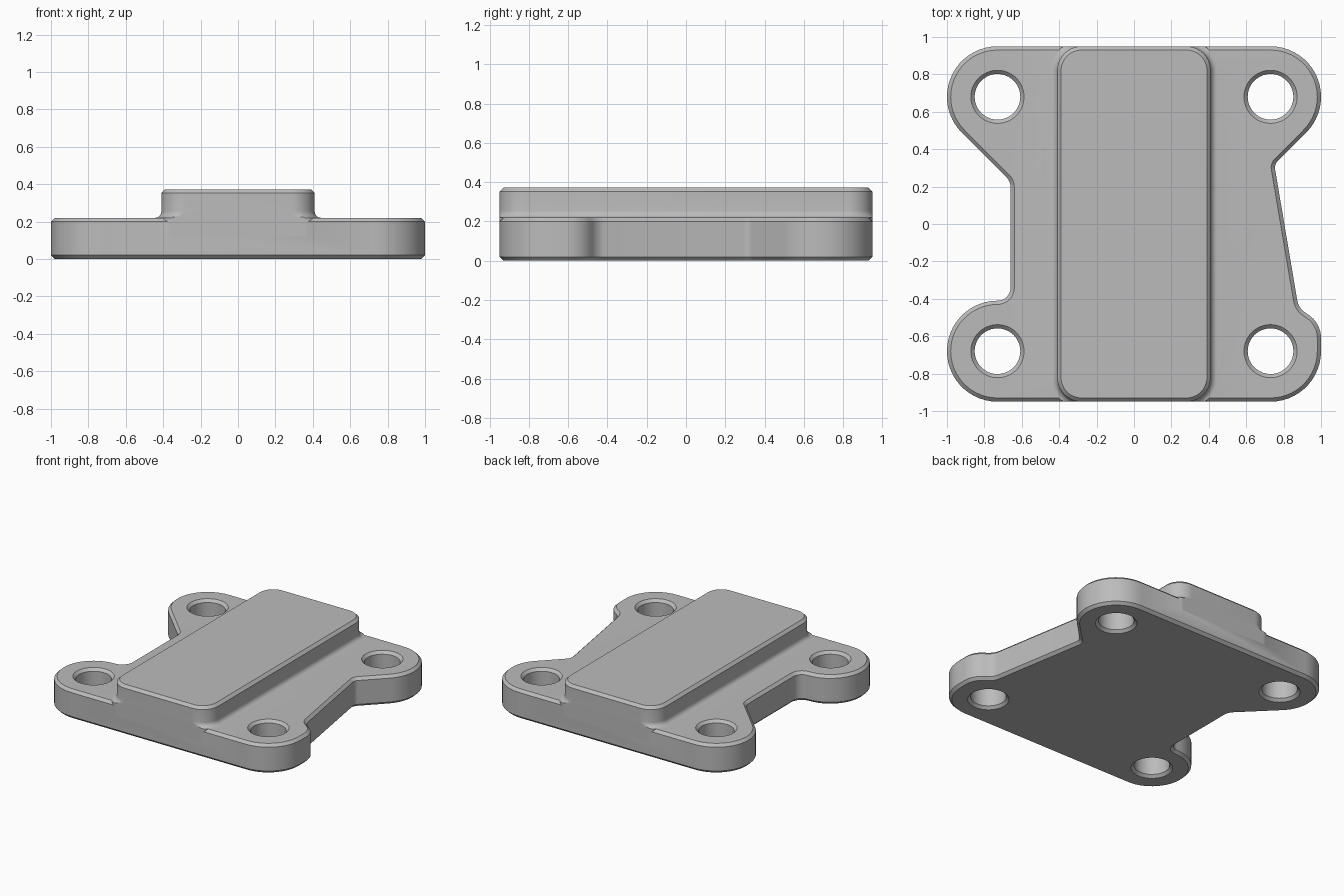
import bpy, bmesh, math
from mathutils import Vector

if "Cube" in bpy.data.objects:
    bpy.data.objects.remove(bpy.data.objects["Cube"], do_unlink=True)

grey = bpy.data.materials.new("light grey")
grey.use_nodes = True
colour = (0.5, 0.5, 0.5, 1)
grey.diffuse_color = colour
grey.node_tree.nodes["Principled BSDF"].inputs["Base Color"].default_value = colour

CH = 0.02          # chamfer width
PLATE_TOP = 0.22
BLOCK_TOP = 0.372
DEPTH = 0.95       # half depth


def rounded(corners, step=math.radians(7)):
    """Round each (x, y, radius) corner of a counter-clockwise outline."""
    pts = []
    for i, (x, y, r) in enumerate(corners):
        p = Vector((x, y))
        a = (Vector(corners[i - 1][:2]) - p).normalized()
        b = (Vector(corners[(i + 1) % len(corners)][:2]) - p).normalized()
        half = a.angle(b) / 2
        centre = p + (a + b).normalized() * r / math.sin(half)
        start = p + a * r / math.tan(half) - centre
        turn = math.pi - 2 * half
        turn *= 1 if a.x * b.y - a.y * b.x < 0 else -1
        n = max(3, math.ceil(abs(turn) / step))
        for k in range(n + 1):
            t = turn * k / n
            c, s = math.cos(t), math.sin(t)
            q = centre + Vector((start.x * c - start.y * s, start.x * s + start.y * c))
            if not pts or (q - pts[-1]).length > 0.002:
                pts.append(q)
    if (pts[0] - pts[-1]).length < 0.002:
        pts.pop()
    return pts


def offset(pts, d):
    """Move an outline outwards by d."""
    out = []
    for i, p in enumerate(pts):
        e = (p - pts[i - 1]).normalized()
        f = (pts[(i + 1) % len(pts)] - p).normalized()
        n, m = Vector((e.y, -e.x)), Vector((f.y, -f.x))
        out.append(p + (n + m) * d / (1 + n.dot(m)))
    return out


def loft(bm, pts, levels):
    """Stack offset copies of an outline at (offset, z) levels and cap both ends."""
    rings = []
    for d, z in levels:
        rings.append([bm.verts.new((p.x, max(-DEPTH, min(DEPTH, p.y)), z))
                      for p in offset(pts, d)])
    n = len(pts)
    for lo, hi in zip(rings, rings[1:]):
        for i in range(n):
            j = (i + 1) % n
            bm.faces.new((lo[i], lo[j], hi[j], hi[i]))
    bm.faces.new(rings[0][::-1])
    bm.faces.new(rings[-1])


def make(name, bm):
    bmesh.ops.recalc_face_normals(bm, faces=bm.faces)
    mesh = bpy.data.meshes.new(name)
    bm.to_mesh(mesh)
    bm.free()
    mesh.materials.append(grey)
    obj = bpy.data.objects.new(name, mesh)
    bpy.context.collection.objects.link(obj)
    return obj


def combine(obj, other, operation):
    mod = obj.modifiers.new(operation.lower(), "BOOLEAN")
    mod.object, mod.operation, mod.solver = other, operation, "EXACT"
    bpy.context.view_layer.objects.active = obj
    bpy.ops.object.modifier_apply(modifier=mod.name)
    bpy.data.objects.remove(other, do_unlink=True)


# Base plate with four rounded lugs and uneven waists
R = 0.27
outline = rounded([
    (1, DEPTH, R), (-1, DEPTH, R), (-1, 0.568, R),
    (-0.66, 0.228, 0.08), (-0.66, -0.41, 0.07),
    (-1, -0.41, R), (-1, -DEPTH, R), (1, -DEPTH, R),
    (1, -0.53, 0.15), (0.88, -0.45, 0.1),
    (0.75, 0.318, 0.05), (1, 0.568, R)])
bm = bmesh.new()
loft(bm, outline, [(-CH, 0), (0, CH), (0, PLATE_TOP - CH), (-CH, PLATE_TOP)])
plate = make("mounting_plate", bm)

# Raised block with a filleted foot and chamfered rim
F = 0.035
foot = [(F * (1 - math.sin(a)), PLATE_TOP + F - F * math.cos(a))
        for a in (math.pi / 2 * k / 6 for k in range(7))]
W, C = 0.41, 0.13
bm = bmesh.new()
loft(bm, rounded([(W, DEPTH, C), (-W, DEPTH, C), (-W, -DEPTH, C), (W, -DEPTH, C)]),
     [(F, 0.12)] + foot + [(0, BLOCK_TOP - CH), (-CH, BLOCK_TOP)])
combine(plate, make("raised_block", bm), "UNION")

# Bolt holes, chamfered at both ends
bm = bmesh.new()
for x in (-0.73, 0.73):
    for y in (-0.68, 0.68):
        circle = [Vector((x + 0.122 * math.cos(a), y + 0.122 * math.sin(a)))
                  for a in (math.tau * k / 48 for k in range(48))]
        loft(bm, circle, [(2 * CH, -CH), (0, CH), (0, PLATE_TOP - CH),
                          (2 * CH, PLATE_TOP + CH)])
combine(plate, make("hole_cutters", bm), "DIFFERENCE")

bpy.ops.object.select_all(action="DESELECT")
plate.select_set(True)
bpy.context.view_layer.objects.active = plate
bpy.ops.object.shade_smooth_by_angle(angle=math.radians(25))
